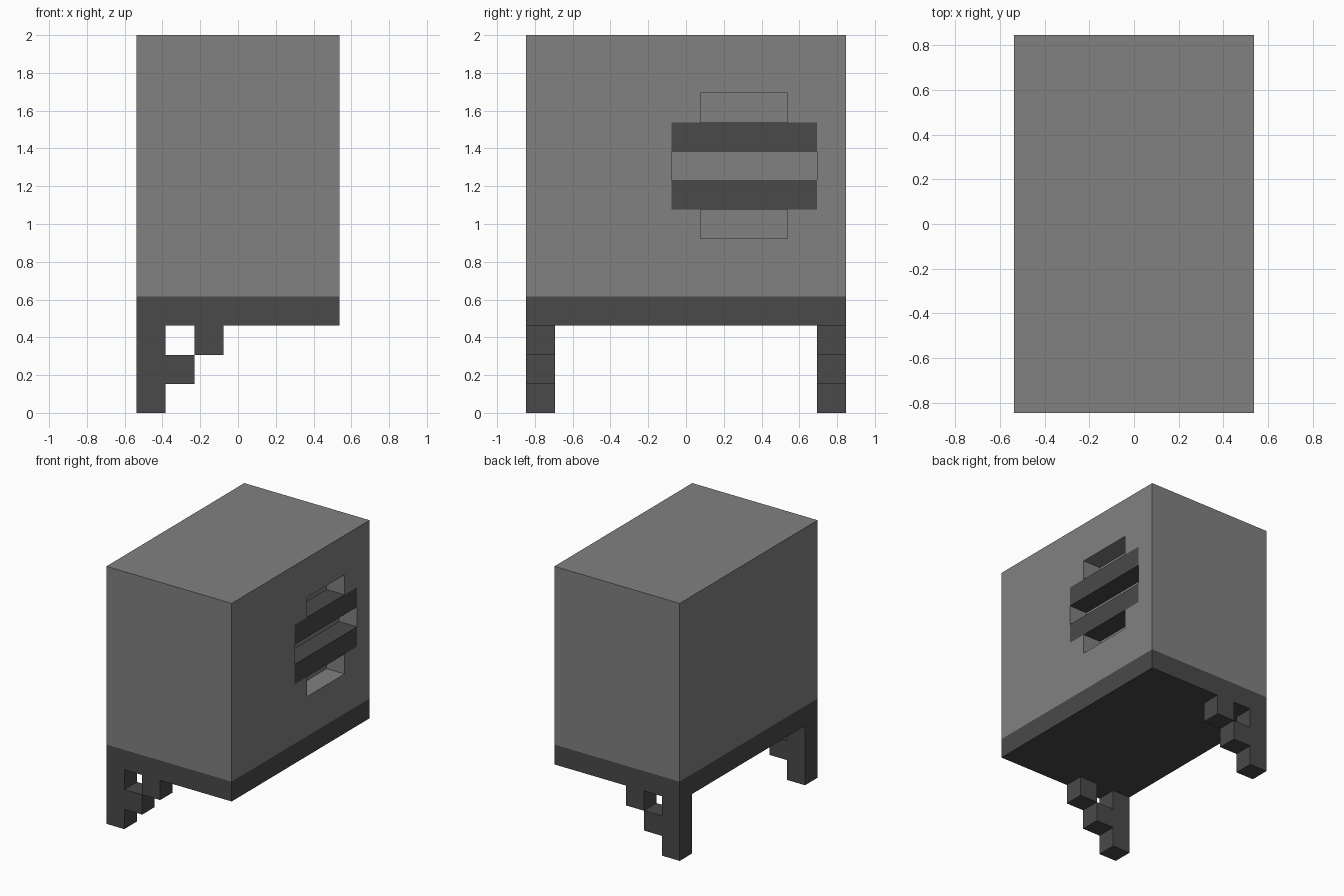
import bpy
import bmesh
from mathutils import Vector

if "Cube" in bpy.data.objects:
    bpy.data.objects.remove(bpy.data.objects["Cube"])

U = 2 / 13  # block unit: the model is 7 x 11 x 13 blocks


def material(name, value):
    m = bpy.data.materials.new(name)
    m.diffuse_color = (value, value, value, 1)
    m.use_nodes = True
    m.node_tree.nodes["Principled BSDF"].inputs["Base Color"].default_value = m.diffuse_color
    return m


LIGHT = material("light grey", 0.22)
DARK = material("dark grey", 0.067)


def blocks(name, boxes, mat):
    """One object from boxes given as (low corner, high corner) in block units."""
    bm = bmesh.new()
    for lo, hi in boxes:
        lo, hi = Vector(lo) * U, Vector(hi) * U
        verts = bmesh.ops.create_cube(bm, size=1)["verts"]
        bmesh.ops.scale(bm, vec=hi - lo, verts=verts)
        bmesh.ops.translate(bm, vec=(lo + hi) / 2, verts=verts)
    mesh = bpy.data.meshes.new(name)
    bm.to_mesh(mesh)
    bm.free()
    mesh.materials.append(mat)
    ob = bpy.data.objects.new(name, mesh)
    bpy.context.collection.objects.link(ob)
    return ob


# Cabinet body with a stepped vent pocket, one block deep, in the right side
body = blocks("cabinet_body", [((-3.5, -5.5, 4), (3.5, 5.5, 13))], LIGHT)
for i, (y0, y1, z0, z1) in enumerate([(-0.5, 4.5, 7, 10), (0.5, 3.5, 6, 11)]):
    cutter = blocks(f"vent_cutter_{i}", [((2.5, y0, z0), (4.5, y1, z1))], LIGHT)
    cutter.hide_render = True
    cut = body.modifiers.new("vent pocket", 'BOOLEAN')
    cut.operation = 'DIFFERENCE'
    cut.solver = 'EXACT'
    cut.object = cutter
    bpy.context.view_layer.objects.active = body
    bpy.ops.object.modifier_apply(modifier=cut.name)
    bpy.data.objects.remove(cutter)

# Dark bars flush across the vent
for name, z in (("lower_vent_bar", 7), ("upper_vent_bar", 9)):
    blocks(name, [((2.5, -0.5, z), (3.5, 4.5, z + 1))], DARK)

# Dark base slab
blocks("base_slab", [((-3.5, -5.5, 3), (3.5, 5.5, 4))], DARK)

# Legs on the left edge, each with a diagonal stepped brace
for name, y in (("front_leg", -5.5), ("back_leg", 4.5)):
    blocks(name, [
        ((-3.5, y, 0), (-2.5, y + 1, 3)),
        ((-2.5, y, 1), (-1.5, y + 1, 2)),
        ((-1.5, y, 2), (-0.5, y + 1, 3)),
    ], DARK)
